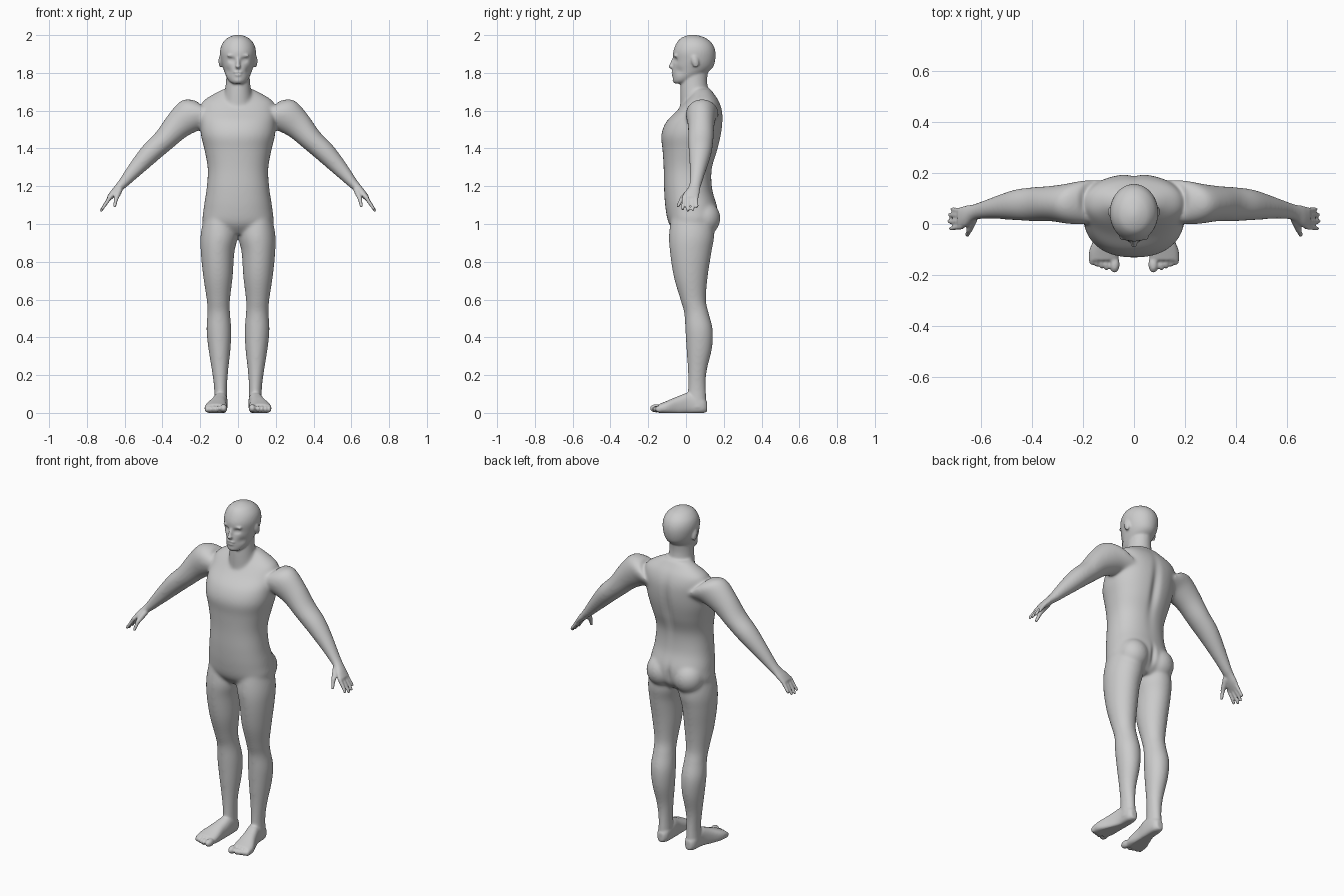
import bpy, bmesh, math
from mathutils import Vector, Matrix

X, Y, Z = Vector((1, 0, 0)), Vector((0, 1, 0)), Vector((0, 0, 1))
ARM_UP = Vector((0.69, 0, 0.72))
bm = bmesh.new()


def spline(rows, steps=5):
    """Catmull-Rom interpolation of section rows."""
    out = []
    for i in range(len(rows) - 1):
        p = [rows[max(0, min(len(rows) - 1, i + k))] for k in (-1, 0, 1, 2)]
        for s in range(steps):
            t = s / steps
            out.append([0.5 * (2 * b + (c - a) * t + (2 * a - 5 * b + 4 * c - d) * t * t
                               + (3 * b - a - 3 * c + d) * t ** 3) for a, b, c, d in zip(*p)])
    return out + [list(rows[-1])]


def loft(rows, u, v, side=1, square=1.0, seg=32):
    """Closed skin through rows of (x, y, z, radius along u, radius along v)."""
    rings = []
    for x, y, z, ru, rv in spline(rows):
        ring = []
        for k in range(seg):
            a = 2 * math.pi * k / seg
            c, s = math.cos(a), math.sin(a)
            c, s = math.copysign(abs(c) ** square, c), math.copysign(abs(s) ** square, s)
            p = Vector((x, y, z)) + u * ru * c + v * rv * s
            ring.append(bm.verts.new((p.x * side, p.y, max(p.z, 0))))
        rings.append(ring)
    for a, b in zip(rings, rings[1:]):
        for k in range(seg):
            j = (k + 1) % seg
            bm.faces.new((a[k], a[j], b[j], b[k]))
    bm.faces.new(rings[0])
    bm.faces.new(rings[-1])


def blob(c, r, tilt=0, side=1):
    """Ellipsoid, tilted about x."""
    m = (Matrix.Translation((c[0] * side, c[1], c[2])) @ Matrix.Rotation(tilt, 4, 'X')
         @ Matrix.Diagonal((*r, 1)))
    bmesh.ops.create_uvsphere(bm, u_segments=20, v_segments=12, radius=1, matrix=m)


def finger(a, b, r, side):
    """Tapered capsule from knuckle to tip."""
    a, b = Vector(a), Vector(b)
    for i in range(9):
        p = a.lerp(b, i / 8)
        q = r * (1 - 0.25 * i / 8)
        blob(p, (q, q, q), 0, side)


# torso
loft([(0, .035, .945, .08, .08), (0, .035, 1.0, .18, .125), (0, .03, 1.08, .182, .138),
      (0, .012, 1.18, .167, .128), (0, .01, 1.29, .160, .128), (0, .022, 1.39, .177, .146),
      (0, .028, 1.47, .196, .159), (0, .045, 1.54, .20, .15), (0, .072, 1.60, .20, .12),
      (0, .085, 1.65, .185, .09), (0, .088, 1.69, .125, .06), (0, .085, 1.715, .075, .045)],
     X, Y, square=.88, seg=48)
# neck
loft([(0, .06, 1.60, .085, .09), (0, .045, 1.70, .07, .076), (0, .042, 1.76, .063, .07),
      (0, .045, 1.83, .06, .075)], X, Y)
# head
loft([(0, -.035, 1.743, .025, .025), (0, -.018, 1.755, .045, .05), (0, .005, 1.78, .062, .075),
      (0, .032, 1.82, .077, .103), (0, .043, 1.86, .089, .11), (0, .044, 1.91, .095, .112),
      (0, .044, 1.95, .086, .098), (0, .04, 1.98, .062, .072), (0, .037, 1.995, .034, .04),
      (0, .036, 2.002, .008, .01)], X, Y, seg=40)
# nose, lips and chin
blob((0, -.070, 1.852), (.011, .013, .034), -.25)
blob((0, -.077, 1.835), (.014, .017, .011))
blob((0, -.068, 1.803), (.024, .011, .006))
blob((0, -.066, 1.789), (.020, .011, .006))
blob((0, -.052, 1.762), (.026, .02, .017))

for s in (1, -1):
    # brow, ear, buttock
    blob((.032, -.053, 1.892), (.028, .013, .008), 0, s)
    blob((.092, .048, 1.862), (.011, .019, .036), .25, s)
    blob((.088, .095, 1.03), (.088, .088, .092), 0, s)
    # arm and palm
    loft([(.15, .09, 1.58, .10, .085), (.20, .085, 1.585, .105, .085), (.25, .08, 1.572, .096, .08),
          (.32, .08, 1.52, .076, .070), (.39, .078, 1.445, .061, .067), (.46, .075, 1.38, .056, .061),
          (.53, .066, 1.305, .045, .047), (.60, .053, 1.225, .029, .033),
          (.632, .044, 1.192, .022, .032), (.66, .03, 1.162, .019, .042),
          (.685, .022, 1.135, .013, .043)], ARM_UP, Y, s)
    # fingers and thumb
    for y0, y1, tx, tz in ((.054, .058, .712, 1.092), (.033, .036, .722, 1.076),
                           (.011, .010, .724, 1.072), (-.011, -.018, .718, 1.080)):
        finger((.677, y0, 1.143), (tx, y1, tz), .0115, s)
    finger((.628, .022, 1.178), (.645, -.022, 1.135), .017, s)
    finger((.645, -.022, 1.135), (.653, -.042, 1.095), .012, s)
    # leg
    loft([(.10, .03, 1.08, .07, .10), (.099, .03, .95, .098, .12), (.108, .025, .85, .089, .110),
          (.106, .025, .72, .078, .090), (.104, .038, .60, .062, .068), (.102, .055, .53, .060, .065),
          (.101, .069, .44, .066, .073), (.098, .070, .34, .059, .068), (.095, .060, .22, .043, .050),
          (.092, .058, .12, .034, .047), (.092, .060, .03, .036, .050)], X, Y, s)
    # foot and toes
    loft([(.091, .112, .032, .018, .026), (.091, .085, .042, .034, .045), (.092, .02, .05, .037, .058),
          (.104, -.04, .037, .044, .052), (.116, -.10, .028, .058, .036),
          (.119, -.143, .023, .058, .024)], X, Z, s, square=.8)
    blob((.076, -.158, .024), (.020, .034, .022), 0, s)
    for i in range(4):
        blob((.108 + .019 * i, -.155 + .005 * i, .020), (.0115, .028 - .002 * i, .018), 0, s)

bmesh.ops.recalc_face_normals(bm, faces=bm.faces)
me = bpy.data.meshes.new("body")
bm.to_mesh(me)
bm.free()
body = bpy.data.objects.new("body", me)
bpy.context.collection.objects.link(body)
bpy.context.view_layer.objects.active = body
body.select_set(True)

# fuse all parts into one skin
fuse = body.modifiers.new("fuse", 'REMESH')
fuse.mode = 'VOXEL'
fuse.voxel_size = .006
bpy.ops.object.modifier_apply(modifier="fuse")

# soft dents: centre, reach, push (eye sockets, eyes, mouth line, spine, chest line)
dents = [((0, -.08, 1.796), (.022, .02, .003), (0, .006, 0)),
         ((0, .19, 1.42), (.025, .06, .16), (0, -.016, 0)),
         ((0, .18, 1.03), (.015, .06, .06), (0, -.012, 0))]
for s in (1, -1):
    dents += [((.034 * s, -.06, 1.868), (.017, .03, .012), (0, .012, 0)),
              ((.034 * s, -.055, 1.867), (.010, .03, .005), (0, -.005, 0)),
              ((.055 * s, -.04, 1.81), (.02, .03, .02), (-.003 * s, .005, 0))]
broad = body.vertex_groups.new(name="broad")


def ramp(t):
    return max(0.0, min(1.0, t))


weights = {}
for v in body.data.vertices:
    x, y, z = v.co
    w = ramp((z - .10) / .06) * ramp((1.74 - z) / .04) * ramp((.60 - abs(x)) / .05)
    weights.setdefault(round(w, 1), []).append(v.index)
for w, ids in weights.items():
    broad.add(ids, w, 'REPLACE')

# smooth trunk and limbs broadly, details lightly
for name, group, count in (("soften", "broad", 30), ("polish", "", 4)):
    m = body.modifiers.new(name, 'SMOOTH')
    m.factor, m.iterations, m.vertex_group = .5, count, group
    bpy.ops.object.modifier_apply(modifier=name)
for v in body.data.vertices:
    p = v.co.copy()
    for c, r, push in dents:
        d = sum(((p[k] - c[k]) / r[k]) ** 2 for k in range(3))
        if d < 9:
            v.co += Vector(push) * math.exp(-d)
# rest the soles on the floor
low = min(v.co.z for v in body.data.vertices)
body.data.transform(Matrix.Translation((0, 0, -low)))
bpy.ops.object.shade_smooth()
